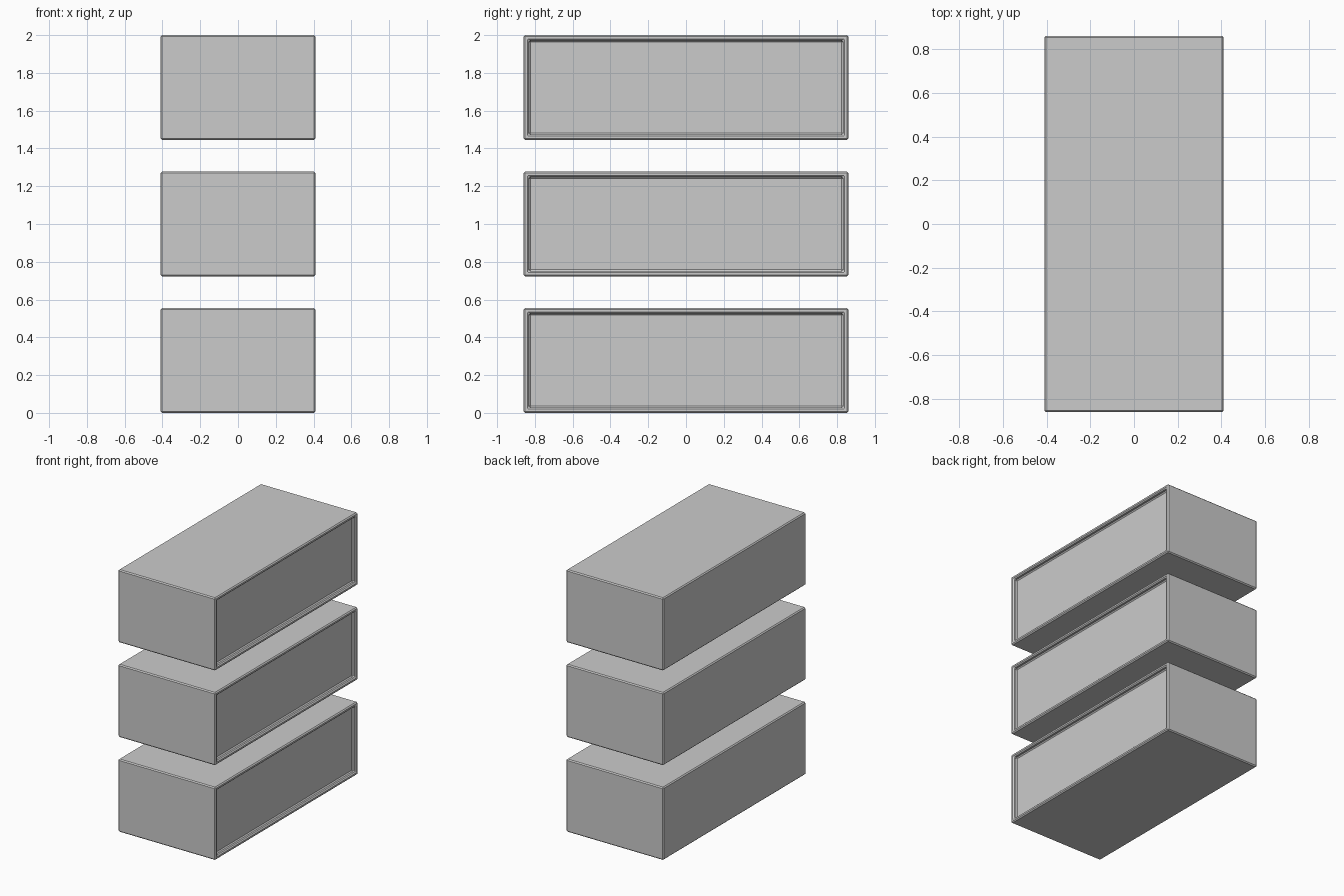
import bpy, bmesh
from mathutils import Vector

if "Cube" in bpy.data.objects:
    bpy.data.objects.remove(bpy.data.objects["Cube"])

W, D, H = 0.82, 1.72, 0.555    # box size
FRAME, DEPTH = 0.04, 0.03      # rim width and recess depth
BEVEL = 0.008


def storage_box(name, z0):
    bm = bmesh.new()
    bmesh.ops.create_cube(bm, size=1)
    bmesh.ops.scale(bm, vec=(W, D, H), verts=bm.verts)
    bmesh.ops.translate(bm, vec=(0, 0, z0 + H / 2), verts=bm.verts)
    # Recessed panel on the right side
    panel = max(bm.faces, key=lambda f: f.calc_center_median().x)
    bmesh.ops.inset_individual(bm, faces=[panel], thickness=FRAME)
    walls = bmesh.ops.extrude_discrete_faces(bm, faces=[panel])
    bmesh.ops.translate(bm, vec=Vector((-DEPTH, 0, 0)), verts=walls["faces"][0].verts)
    bmesh.ops.recalc_face_normals(bm, faces=bm.faces)
    me = bpy.data.meshes.new(name)
    bm.to_mesh(me)
    bm.free()
    ob = bpy.data.objects.new(name, me)
    bpy.context.collection.objects.link(ob)
    # Small chamfer on every edge
    mod = ob.modifiers.new("edge_bevel", "BEVEL")
    mod.width = BEVEL
    mod.segments = 1
    mod.limit_method = "ANGLE"


# Three boxes stacked with gaps
for i, label in enumerate(("lower", "middle", "upper")):
    storage_box(f"{label}_box", i * (2 - H) / 2)
